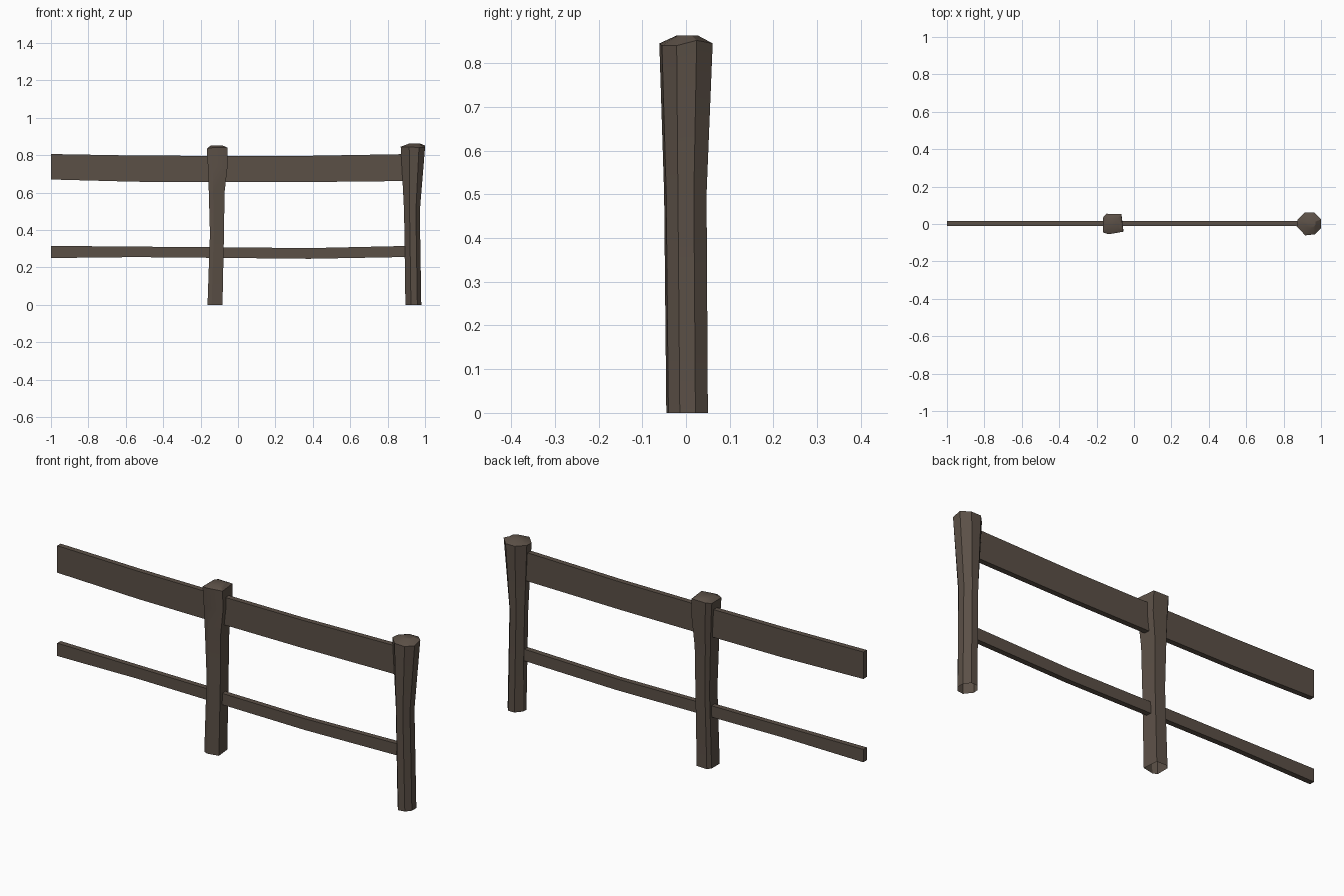
import bpy, bmesh
from math import radians

cube = bpy.data.objects.get("Cube")
if cube:
    bpy.data.objects.remove(cube, do_unlink=True)

wood = bpy.data.materials.new("dark_brown_wood")
wood.use_nodes = True
COLOUR = (0.105, 0.08, 0.062, 1)
wood.diffuse_color = COLOUR
bsdf = next(n for n in wood.node_tree.nodes if n.type == 'BSDF_PRINCIPLED')
bsdf.inputs["Base Color"].default_value = COLOUR
bsdf.inputs["Roughness"].default_value = 0.9


def finish(bm, name):
    bmesh.ops.recalc_face_normals(bm, faces=bm.faces)
    mesh = bpy.data.meshes.new(name)
    bm.to_mesh(mesh)
    bm.free()
    mesh.materials.append(wood)
    obj = bpy.data.objects.new(name, mesh)
    bpy.context.collection.objects.link(obj)
    bpy.ops.object.select_all(action='DESELECT')
    obj.select_set(True)
    bpy.context.view_layer.objects.active = obj
    bpy.ops.object.shade_smooth_by_angle(angle=radians(30))


def loft(bm, rings):
    """Bridge consecutive rings of vertices with quads."""
    for low, high in zip(rings, rings[1:]):
        for i in range(len(low)):
            j = (i + 1) % len(low)
            bm.faces.new((low[i], low[j], high[j], high[i]))


def post(name, outline, levels, rim, cap):
    """Hewn post: outline in -1..1, levels as (z, x0, x1, y0, y1)."""
    bm = bmesh.new()
    rings = []
    for k, (z, x0, x1, y0, y1) in enumerate(levels):
        last = k == len(levels) - 1
        rings.append([bm.verts.new(((x0 + x1) / 2 + u * (x1 - x0) / 2,
                                    (y0 + y1) / 2 + v * (y1 - y0) / 2,
                                    z + (rim[i] if last else 0)))
                      for i, (u, v) in enumerate(outline)])
    # chipped, slightly domed top
    cx, cy, cz, scale = cap
    rings.append([bm.verts.new((cx + (v.co.x - cx) * scale,
                                cy + (v.co.y - cy) * scale, cz))
                  for v in rings[-1]])
    loft(bm, rings)
    bm.faces.new(rings[-1])
    finish(bm, name)


def rail(name, stations, y0=-0.012, y1=0.015):
    """Sagging plank: stations as (x, z_bottom, z_top)."""
    bm = bmesh.new()
    rings = [[bm.verts.new((x, y, z)) for y, z in
              ((y0, a), (y1, a), (y1, b), (y0, b))] for x, a, b in stations]
    loft(bm, rings)
    bm.faces.new(rings[0])
    bm.faces.new(rings[-1])
    finish(bm, name)


# Posts
post("end_post",
     [(-1, -0.2), (-0.3, -1), (0.5, -0.9), (1, -0.35),
      (1, 0.4), (0.45, 1), (-0.35, 1), (-0.95, 0.35)],
     [(0, 0.895, 0.98, -0.045, 0.05), (0.5, 0.888, 0.972, -0.05, 0.047),
      (0.845, 0.87, 1.0, -0.061, 0.061)],
     [0, 0, -0.005, -0.005, 0.007, 0, 0, 0],
     (0.95, 0.005, 0.863, 0.4))
post("middle_post",
     [(-1, -0.8), (-0.45, -1), (1, -0.75), (0.8, 0.95), (-0.65, 1), (-1, 0.6)],
     [(0, -0.163, -0.083, -0.045, 0.047), (0.38, -0.15, -0.075, -0.045, 0.045),
      (0.6, -0.156, -0.072, -0.05, 0.048), (0.74, -0.161, -0.056, -0.053, 0.052),
      (0.84, -0.167, -0.057, -0.055, 0.055)],
     [-0.005, 0, 0, 0, 0, -0.005],
     (-0.115, 0, 0.851, 0.6))

# Rails
rail("upper_rail",
     [(-1, 0.67, 0.806), (-0.55, 0.658, 0.798), (-0.11, 0.656, 0.796),
      (0.35, 0.656, 0.796), (0.92, 0.662, 0.806)])
rail("lower_rail",
     [(-1, 0.25, 0.315), (-0.55, 0.255, 0.311), (-0.11, 0.251, 0.308),
      (0.38, 0.246, 0.303), (0.92, 0.256, 0.315)])
